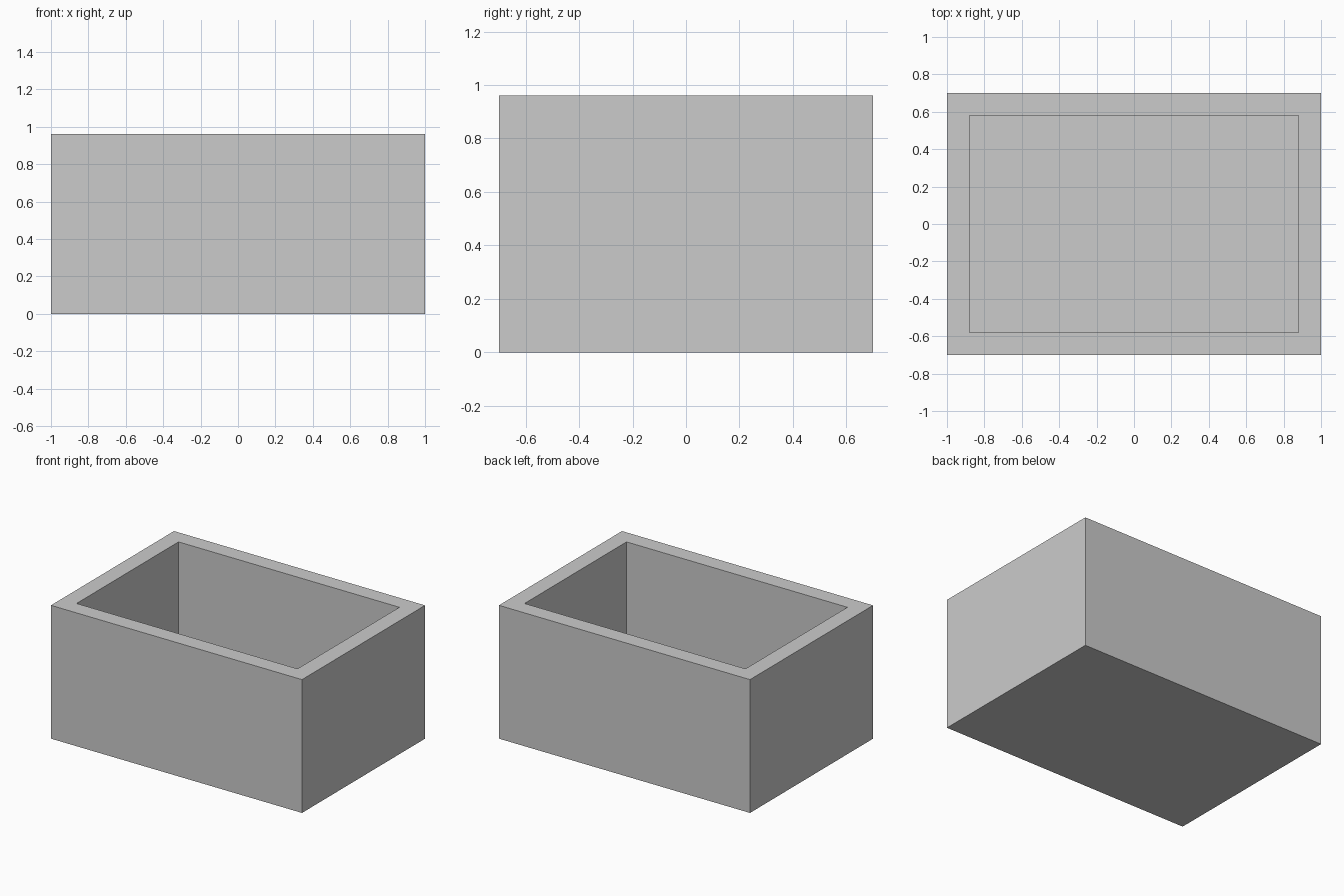
import bpy, bmesh
from mathutils import Matrix, Vector

if "Cube" in bpy.data.objects:
    bpy.data.objects.remove(bpy.data.objects["Cube"])

WIDTH, DEPTH, HEIGHT, WALL = 2.0, 1.4, 0.96, 0.12

# solid outer block standing on the ground
bm = bmesh.new()
bmesh.ops.create_cube(bm, size=1, matrix=Matrix.Translation((0, 0, HEIGHT / 2))
                      @ Matrix.Diagonal((WIDTH, DEPTH, HEIGHT, 1)))

# rim: inset the top face by the wall thickness
bm.normal_update()
top = max(bm.faces, key=lambda f: f.calc_center_median().z)
bmesh.ops.inset_region(bm, faces=[top], thickness=WALL, use_even_offset=True)

# cavity: push the inset face down to the floor
ext = bmesh.ops.extrude_discrete_faces(bm, faces=[top])
bmesh.ops.translate(bm, verts=ext["faces"][0].verts,
                    vec=Vector((0, 0, WALL - HEIGHT)))
bmesh.ops.recalc_face_normals(bm, faces=bm.faces)

mesh = bpy.data.meshes.new("open_box")
bm.to_mesh(mesh)
bm.free()
bpy.context.collection.objects.link(bpy.data.objects.new("open_box", mesh))
